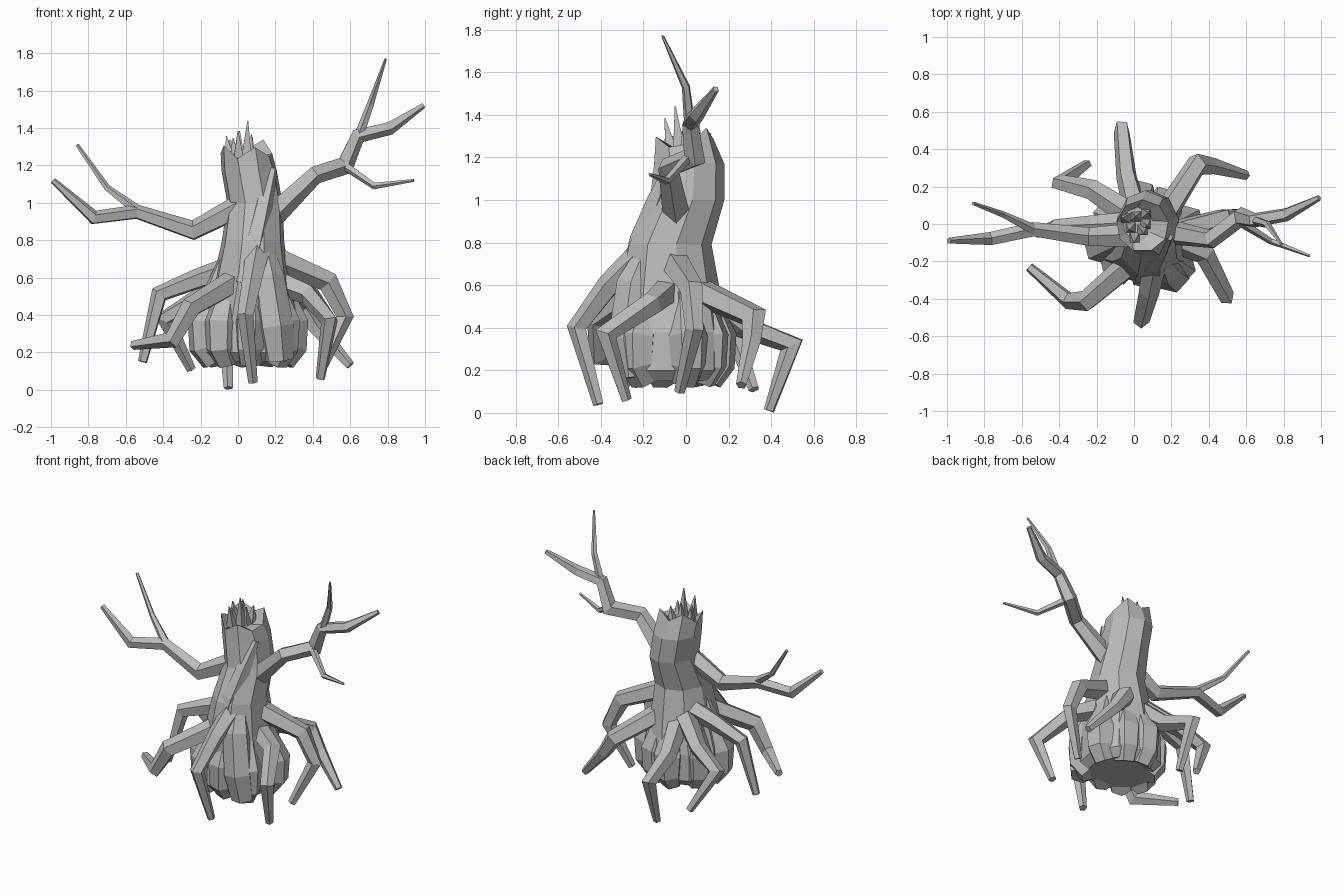
import bpy, bmesh, math, random
from mathutils import Vector

random.seed(4)
cube = bpy.data.objects.get("Cube")
if cube:
    bpy.data.objects.remove(cube)

bark = bpy.data.materials.new("grey_bark")
bark.use_nodes = True
grey = (.5, .5, .5, 1)
bark.diffuse_color = grey
bark.node_tree.nodes["Principled BSDF"].inputs["Base Color"].default_value = grey


def loft(name, rings):
    """Skin a list of closed rings, cap both ends, keep faces flat."""
    bm = bmesh.new()
    loops = [[bm.verts.new(point) for point in ring] for ring in rings]
    for low, high in zip(loops, loops[1:]):
        count = len(low)
        for i in range(count):
            j = (i + 1) % count
            bm.faces.new((low[i], low[j], high[j], high[i]))
    bm.faces.new(loops[0][::-1])
    bm.faces.new(loops[-1])
    bmesh.ops.recalc_face_normals(bm, faces=bm.faces)
    mesh = bpy.data.meshes.new(name)
    bm.to_mesh(mesh)
    bm.free()
    mesh.materials.append(bark)
    obj = bpy.data.objects.new(name, mesh)
    bpy.context.collection.objects.link(obj)


def limb(name, path, radii, sides=5):
    """Sweep a polygon along a bent path with mitred joints."""
    points = [Vector(p) for p in path]
    last = len(points) - 1
    steps = [(b - a).normalized() for a, b in zip(points, points[1:])]
    side = steps[0].orthogonal()
    rings = []
    for i, point in enumerate(points):
        before, after = steps[max(i - 1, 0)], steps[min(i, last - 1)]
        tangent = (before + after).normalized()
        side = (side - tangent * side.dot(tangent)).normalized()
        other = tangent.cross(side)
        bend = after - before
        stretch = min(1 / max(tangent.dot(after), .1), 1.6) - 1
        ring = []
        for k in range(sides):
            angle = math.tau * k / sides
            offset = (side * math.cos(angle) + other * math.sin(angle)) * radii[i]
            if bend.length > .01:
                axis = bend.normalized()
                offset += axis * offset.dot(axis) * stretch
            ring.append(point + offset)
        rings.append(ring)
    loft(name, rings)


# Trunk: leaning stack of nine-sided rings with a jagged, hollow top
SIDES = 9


def trunk_ring(cx, cy, rx, ry, z, jag=0):
    ring = []
    for i in range(SIDES):
        angle = math.tau * (i + .25) / SIDES
        ring.append((cx + rx * math.cos(angle), cy + ry * math.sin(angle),
                     z + jag * (i % 2) + jag * .4 * math.sin(angle)))
    return ring


loft("trunk", [
    trunk_ring(.06, -.06, .22, .2, .15),
    trunk_ring(.06, -.06, .27, .25, .2),
    trunk_ring(.06, -.06, .27, .25, .38),
    trunk_ring(.07, -.08, .21, .24, .57),
    trunk_ring(.08, -.08, .17, .2, .79),
    trunk_ring(.09, 0, .15, .18, 1),
    trunk_ring(.06, .01, .15, .17, 1.17),
    trunk_ring(.045, -.01, .14, .14, 1.26, .06),
    trunk_ring(.02, 0, .08, .09, 1.24),
])

# Swollen roots around the base: direction in degrees and reach
lobes = [(18, .23), (62, .2), (98, .22), (150, .21), (195, .24),
         (232, .23), (272, .21), (314, .25)]
for i, (degrees, reach) in enumerate(lobes):
    c, s = math.cos(math.radians(degrees)), math.sin(math.radians(degrees))
    limb(f"base_root_{i + 1}", [
        (.06 + c * reach * r, -.06 + s * reach * r * .92, z)
        for r, z in ((.5, .74), (.8, .5), (1, .36), (1, .23), (.8, .15))
    ], (.03, .07, .1, .09, .07), 6)

# Raised ridges on the front of the trunk
limb("front_ridge", [(.12, -.14, .88), (.16, -.24, .6), (.2, -.27, .34), (.22, -.25, .16)],
     (.02, .09, .1, .08), 6)
limb("twisted_ridge", [(.19, -.07, 1.18), (.14, -.14, 1), (.1, -.21, .82), (.04, -.26, .56)],
     (.02, .05, .06, .07))

# Splinters standing in the broken top
for i in range(7):
    angle = math.tau * i / 7
    reach = .07 if i % 2 else .04
    x, y = reach * math.cos(angle), reach * math.sin(angle)
    tip = (.02 + x * 1.3, y * 1.3 - .01, random.uniform(1.34, 1.45))
    limb(f"splinter_{i + 1}", [(.02 + x, y, 1.22), tip], (.042, .003), 4)

# Walking roots
legs = {
    "front_leg": [(.11, -.2, .75), (.08, -.36, .6), (.04, -.51, .4), (.08, -.41, .04)],
    "front_left_leg": [(.2, -.08, .58), (.38, -.16, .51), (.49, -.38, .37), (.44, -.28, .06)],
    "left_leg": [(.2, -.05, .7), (.48, .03, .58), (.57, .04, .39), (.44, -.03, .1)],
    "back_left_leg": [(.16, .04, .58), (.34, .32, .45), (.42, .31, .33), (.6, .26, .13)],
    "back_leg": [(.01, .06, .58), (-.04, .26, .41), (-.065, .5, .32), (-.05, .39, .01)],
    "back_right_leg": [(-.04, .06, .6), (-.22, .18, .48), (-.39, .22, .38), (-.25, .32, .11)],
    "right_leg": [(0, 0, .66), (-.22, -.01, .59), (-.42, -.02, .51), (-.51, -.05, .15)],
    "front_right_leg": [(.02, -.18, .6), (-.25, -.41, .44), (-.35, -.41, .27), (-.56, -.23, .24)],
}
for name, path in legs.items():
    limb(name, path, (.07, .057, .045, .026))

# Right arm and its twig
limb("right_arm", [(.05, -.06, 1), (-.24, -.07, .85), (-.54, -.03, .95),
                   (-.77, -.08, .92), (-.99, -.09, 1.12)], (.07, .052, .04, .037, .017))
limb("right_twig", [(-.54, -.03, .96), (-.7, .05, 1.08), (-.86, .11, 1.31)],
     (.03, .018, .01))

# Left arm and its twigs
limb("left_arm", [(.17, -.04, .92), (.41, -.08, 1.15), (.57, .04, 1.2), (.64, .02, 1.36),
                  (.81, .05, 1.4), (.99, .14, 1.52)], (.07, .05, .05, .04, .037, .016))
limb("left_upper_twig", [(.64, .02, 1.34), (.71, 0, 1.53), (.79, -.11, 1.77)],
     (.028, .02, .007))
limb("left_lower_twig", [(.57, .01, 1.2), (.73, -.09, 1.09), (.94, -.17, 1.12)],
     (.025, .018, .008))
